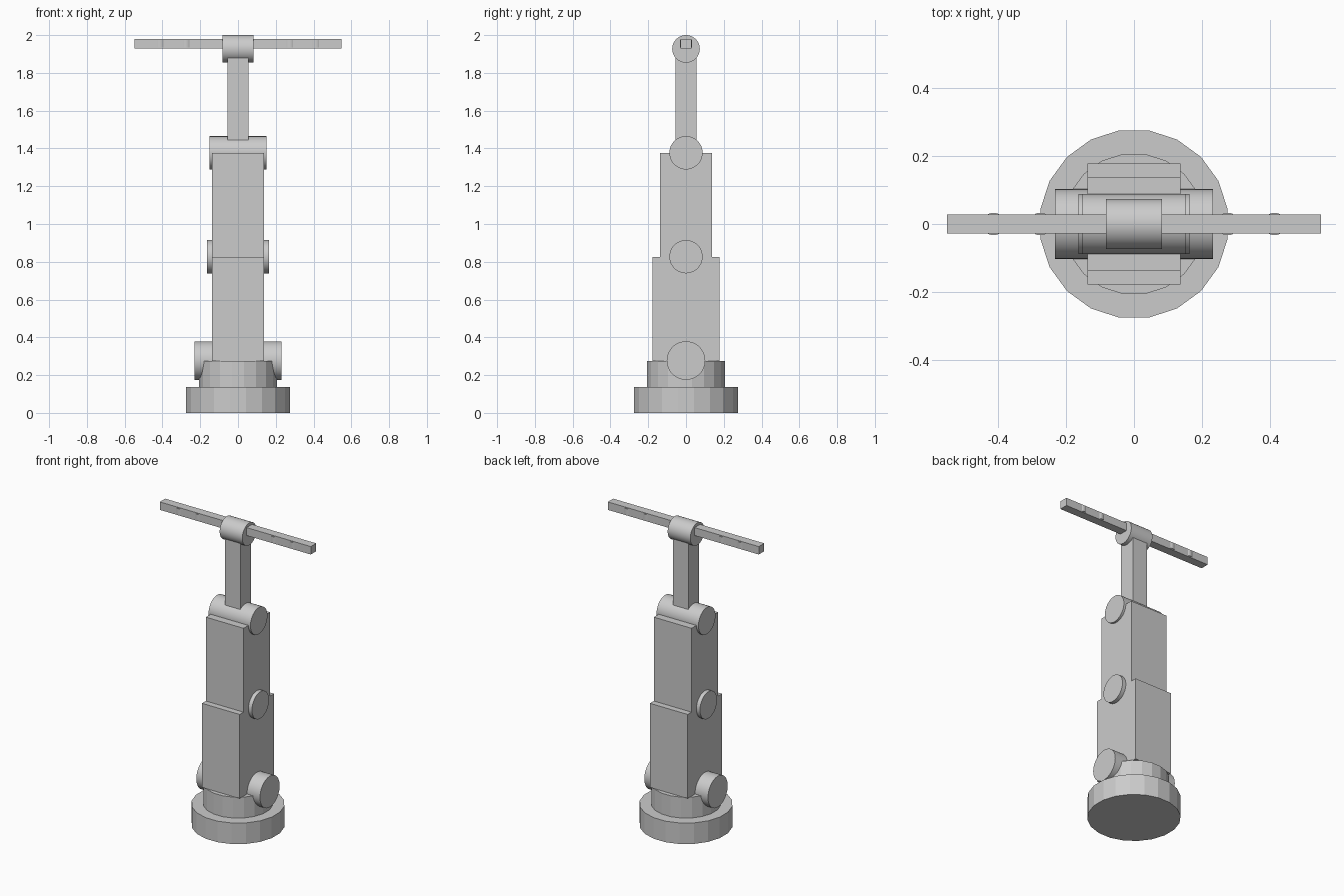
import bpy, math

if "Cube" in bpy.data.objects:
    bpy.data.objects.remove(bpy.data.objects["Cube"])

grey = bpy.data.materials.new("plain grey")
grey.diffuse_color = (0.6, 0.6, 0.6, 1)
grey.use_nodes = True
grey.node_tree.nodes["Principled BSDF"].inputs["Base Color"].default_value = grey.diffuse_color


def finish(name):
    ob = bpy.context.object
    ob.name = name
    ob.data.materials.append(grey)
    return ob


def box(name, x0, x1, y, z0, z1):
    """Box spanning x0..x1, -y..y, z0..z1."""
    bpy.ops.mesh.primitive_cube_add(size=1, location=((x0 + x1) / 2, 0, (z0 + z1) / 2))
    bpy.context.object.scale = (x1 - x0, 2 * y, z1 - z0)
    bpy.ops.object.transform_apply(location=False, rotation=False, scale=True)
    return finish(name)


def drum(name, r, z0, z1, sides=20, x=0):
    """Upright cylinder with flat sides facing the axes."""
    bpy.ops.mesh.primitive_cylinder_add(
        vertices=sides, radius=r, depth=z1 - z0,
        location=(x, 0, (z0 + z1) / 2), rotation=(0, 0, math.pi / sides))
    return finish(name)


def pivot(name, r, half, z):
    """Smooth joint cylinder lying along x."""
    bpy.ops.mesh.primitive_cylinder_add(
        vertices=48, radius=r, depth=2 * half,
        location=(0, 0, z), rotation=(0, math.pi / 2, 0))
    bpy.ops.object.shade_smooth_by_angle(angle=math.radians(30))
    return finish(name)


# Stepped turntable base
drum("base", 0.278, 0, 0.138)
drum("turntable", 0.208, 0.138, 0.275)

# Arm segments
box("lower_arm", -0.137, 0.137, 0.178, 0.275, 0.826)
box("upper_arm", -0.137, 0.137, 0.138, 0.826, 1.376)
box("forearm", -0.055, 0.055, 0.055, 1.376, 1.927)

# Joints
pivot("shoulder_joint", 0.102, 0.231, 0.277)
pivot("elbow_joint", 0.088, 0.163, 0.827)
pivot("wrist_joint", 0.088, 0.152, 1.377)
pivot("hand_joint", 0.073, 0.082, 1.927)

# Two straight three-part fingers with small knuckles
stops = (0.0, 0.275, 0.412, 0.548)
for side, s in (("left", -1), ("right", 1)):
    for i in range(3):
        a, b = sorted((s * stops[i], s * stops[i + 1]))
        box(f"{side}_finger_{i + 1}", a, b, 0.028, 1.928, 1.98)
    for i in (1, 2):
        drum(f"{side}_knuckle_{i}", 0.033, 1.934, 1.974, 24, s * stops[i])
        bpy.ops.object.shade_smooth_by_angle(angle=math.radians(30))
